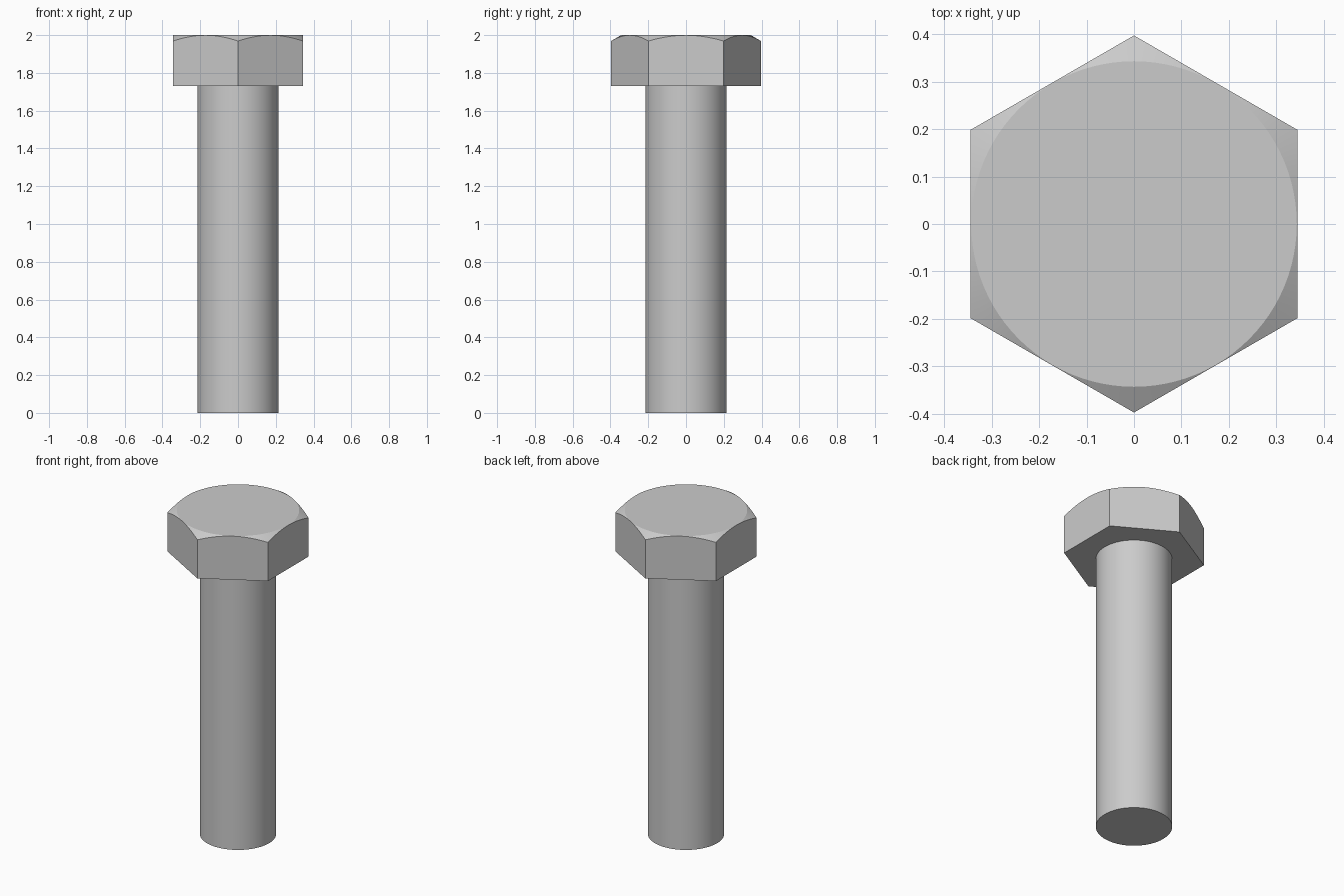
import bpy
import bmesh
from math import cos, tan, pi, radians
from mathutils import Matrix, Vector

APOTHEM = 0.344      # half the width across the flats
HEAD_BOTTOM, TOP = 1.73, 2.0
SHANK_RADIUS = 0.214
STEPS = 16           # chamfer segments per flat

if "Cube" in bpy.data.objects:
    bpy.data.objects.remove(bpy.data.objects["Cube"], do_unlink=True)

steel = bpy.data.materials.new("grey steel")
steel.use_nodes = True
colour = (0.6, 0.6, 0.6, 1)
steel.diffuse_color = colour
steel.node_tree.nodes["Principled BSDF"].inputs["Base Color"].default_value = colour


def finish(bm, name):
    bmesh.ops.recalc_face_normals(bm, faces=bm.faces)
    mesh = bpy.data.meshes.new(name)
    bm.to_mesh(mesh)
    bm.free()
    mesh.materials.append(steel)
    obj = bpy.data.objects.new(name, mesh)
    bpy.context.collection.objects.link(obj)
    bpy.ops.object.select_all(action="DESELECT")
    obj.select_set(True)
    bpy.context.view_layer.objects.active = obj
    bpy.ops.object.shade_smooth_by_angle(angle=radians(20))
    return obj


def polar(bm, radius, angle, z):
    return bm.verts.new(Matrix.Rotation(angle, 3, "Z") @ Vector((radius, 0, z)))


# Hexagonal head: conical chamfer meets the six flats in curved edges
bm = bmesh.new()
count = 6 * STEPS
rim, edge = [], []
for i in range(count):
    angle = (i / STEPS - 0.5) * pi / 3
    from_middle = ((i % STEPS) / STEPS - 0.5) * pi / 3
    radius = APOTHEM / cos(from_middle)
    rim.append(polar(bm, APOTHEM - 0.001, angle, TOP))
    edge.append(polar(bm, radius, angle, TOP - (radius - APOTHEM + 0.001) * tan(pi / 6)))
base = [polar(bm, APOTHEM / cos(pi / 6), (k - 0.5) * pi / 3, HEAD_BOTTOM) for k in range(6)]
bm.faces.new(rim)
bm.faces.new(base[::-1])
for i in range(count):
    j = (i + 1) % count
    bm.faces.new((rim[i], edge[i], edge[j], rim[j]))
for k in range(6):
    arc = [edge[(k * STEPS + s) % count] for s in range(STEPS + 1)]
    bm.faces.new([base[k], base[(k + 1) % 6]] + arc[::-1])
finish(bm, "hex_head")

# Plain round shank, seated just inside the head
bm = bmesh.new()
length = HEAD_BOTTOM + 0.02
bmesh.ops.create_cone(bm, cap_ends=True, segments=64, radius1=SHANK_RADIUS,
                      radius2=SHANK_RADIUS, depth=length,
                      matrix=Matrix.Translation((0, 0, length / 2)))
finish(bm, "shank")
